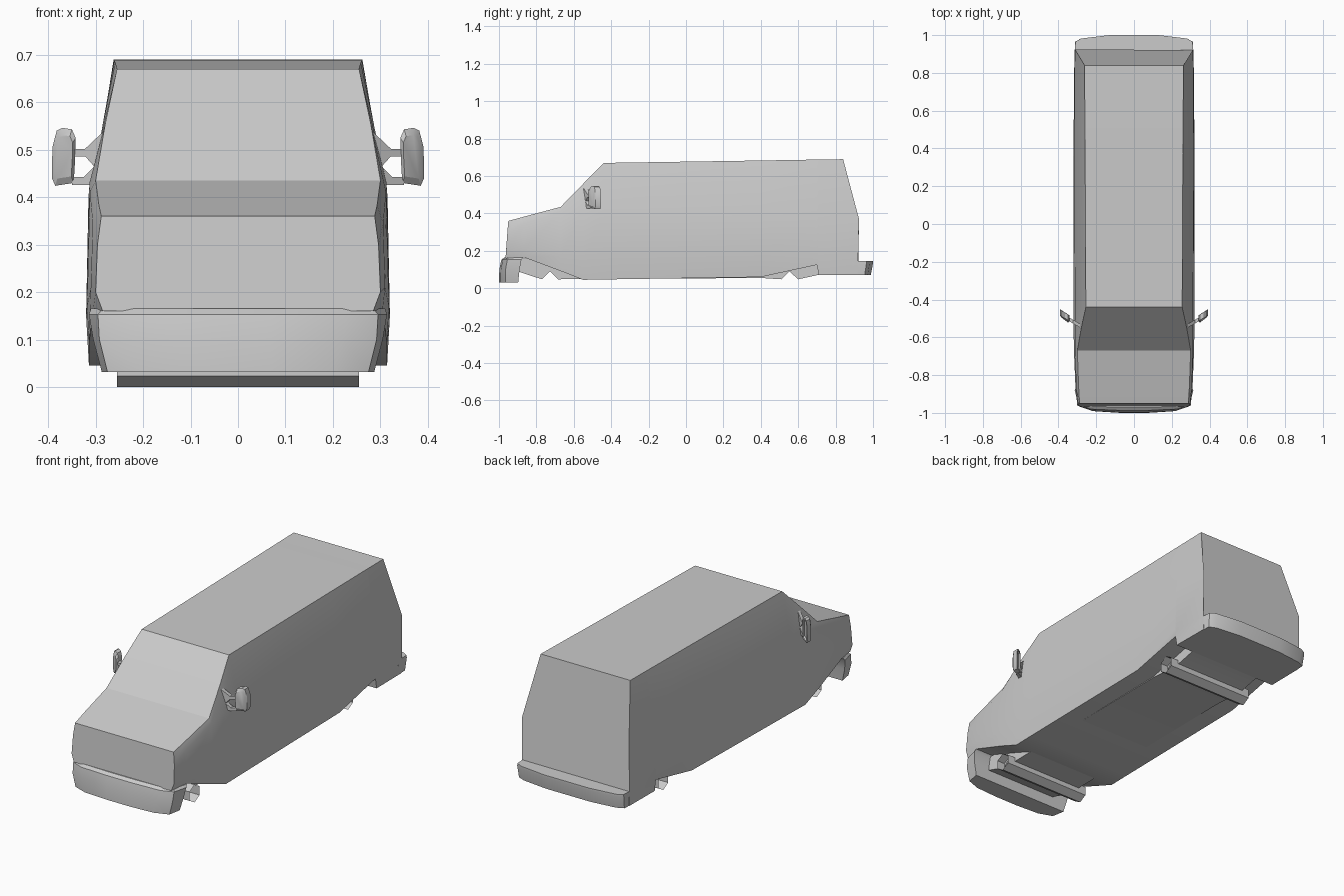
import bpy, bmesh, math


def finish(name, bm, smooth=30, mirror=False):
    bmesh.ops.recalc_face_normals(bm, faces=bm.faces)
    me = bpy.data.meshes.new(name)
    bm.to_mesh(me)
    bm.free()
    ob = bpy.data.objects.new(name, me)
    bpy.context.collection.objects.link(ob)
    if mirror:
        ob.modifiers.new("Mirror", 'MIRROR')
    bpy.ops.object.select_all(action='DESELECT')
    ob.select_set(True)
    bpy.context.view_layer.objects.active = ob
    bpy.ops.object.shade_smooth_by_angle(angle=math.radians(smooth))
    return ob


def loft(name, rings, caps=True, **kw):
    """Skin a series of closed rings with equal point counts."""
    bm = bmesh.new()
    rows = [[bm.verts.new(p) for p in r] for r in rings]
    n = len(rows[0])
    for a, b in zip(rows, rows[1:]):
        for i in range(n):
            j = (i + 1) % n
            bm.faces.new((a[i], a[j], b[j], b[i]))
    if caps:
        bm.faces.new(rows[0])
        bm.faces.new(rows[-1])
    return finish(name, bm, **kw)


def both_sides(half):
    return half + [(-x, y, z) for x, y, z in reversed(half)]


# Body shell: half sections as sill, lower side, belt, roof edge
sections = [
    [(.285, -.965, .16), (.30, -.962, .20), (.296, -.955, .30), (.288, -.95, .36)],
    [(.305, -.865, .165), (.31, -.865, .21), (.306, -.865, .345), (.293, -.865, .383)],
    [(.314, -.67, .092), (.318, -.67, .17), (.312, -.67, .41), (.300, -.67, .435)],
    [(.314, -.55, .045), (.320, -.55, .15), (.313, -.55, .43), (.279, -.55, .558)],
    [(.314, -.44, .047), (.320, -.44, .15), (.313, -.44, .425), (.255, -.44, .67)],
    [(.314, .40, .06), (.320, .40, .15), (.315, .40, .40), (.259, .40, .683)],
    [(.314, .70, .125), (.318, .70, .16), (.315, .70, .385), (.261, .70, .688)],
    [(.314, .71, .07), (.318, .71, .15), (.315, .71, .384), (.261, .71, .688)],
    [(.312, .92, .07), (.315, .92, .15), (.313, .925, .37), (.262, .84, .69)],
]
loft("van_body", [both_sides(s) for s in sections])

# Central floor, notched where the axles pass
floor = [(-.90, .09), (-.77, .048), (-.727, .09), (-.685, .048), (.40, .055),
         (.51, .048), (.553, .09), (.60, .048), (.71, .072), (.91, .072),
         (.91, .13), (-.90, .16)]
loft("floor_pan", [[(x, y, z) for y, z in floor] for x in (-.21, .21)])

# Open six-sided axle tubes
for name, yc in (("front_axle", -.727), ("rear_axle", .555)):
    ends = []
    for x in (-.255, .255):
        ends.append([(x, yc + .047 * math.sin(k * math.pi / 3),
                      .047 + .047 * math.cos(k * math.pi / 3)) for k in range(6)])
    loft(name, ends, caps=False)


# Bumpers: plan outlines stacked by height
def bumper(name, layers):
    loft(name, [both_sides([(x, y, z) for x, y in half]) for z, half in layers])


bumper("front_bumper", [
    (.032, [(.287, -.897), (.275, -.965), (.20, -.992), (.07, -1.0)]),
    (.10, [(.305, -.89), (.292, -.965), (.22, -.99), (.07, -.998)]),
    (.153, [(.314, -.88), (.295, -.955), (.23, -.98), (.07, -.987)]),
    (.165, [(.310, -.87), (.285, -.945), (.22, -.965), (.07, -.97)]),
])
bumper("rear_bumper", [
    (.070, [(.312, .89), (.308, .955), (.27, .972), (.13, .988)]),
    (.135, [(.315, .89), (.312, .965), (.28, .982), (.13, 1.0)]),
    (.147, [(.315, .89), (.310, .965), (.28, .982), (.13, 1.0)]),
])


# Door mirrors: front outlines given thickness and swept back outward
def swept(name, pts, thick, shift=0):
    rings = [[(x, -.53 + .58 * (x - .30) + shift + d, z) for x, z in pts]
             for d in (-thick / 2, thick / 2)]
    return loft(name, rings, mirror=True)


head = [(.346, .43), (.385, .424), (.392, .44), (.391, .505), (.382, .54),
        (.370, .546), (.350, .543), (.342, .525), (.342, .50)]
cx, cz = .367, .485
rings = []
for d, s in ((-.022, .75), (-.012, 1), (.018, 1), (.018, .85), (.008, .78)):
    rings.append([(cx + (x - cx) * s, -.525 + .58 * (x - .30) + d,
                   cz + (z - cz) * s) for x, z in head])
loft("mirror_head", rings, mirror=True)
swept("mirror_upper_arm", [(.285, .537), (.322, .502), (.350, .502),
                           (.350, .486), (.322, .486), (.303, .465), (.285, .465)], .02)
swept("mirror_lower_arm", [(.300, .468), (.325, .442), (.350, .442),
                           (.350, .426), (.300, .426)], .02)
